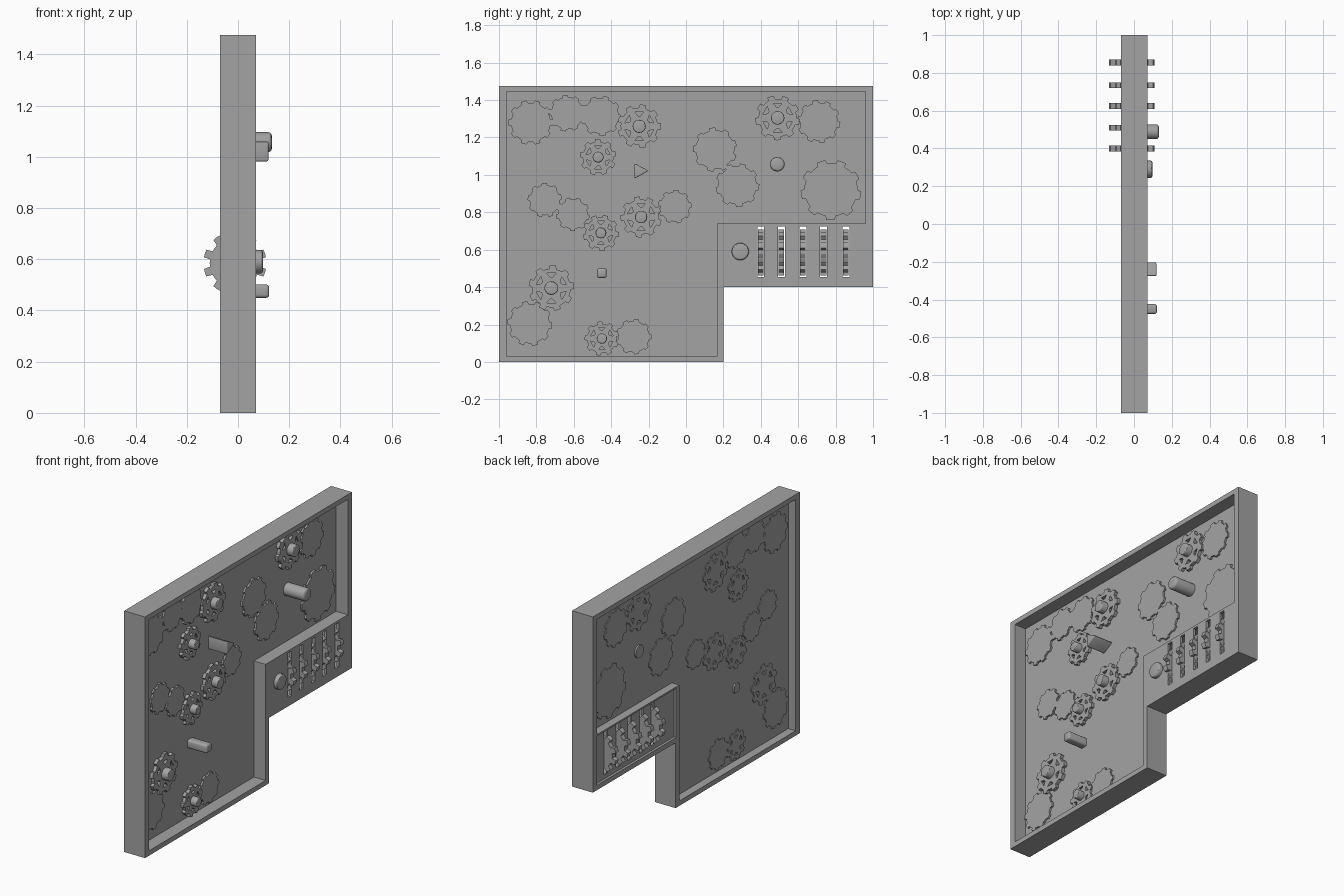
import bpy, bmesh
from math import sin, cos, tau
from mathutils import Matrix

if "Cube" in bpy.data.objects:
    bpy.data.objects.remove(bpy.data.objects["Cube"])

# Local XY -> world YZ (extrude along X), and local XY -> world ZX (extrude along Y)
FACE = Matrix(((0, 0, 1, 0), (1, 0, 0, 0), (0, 1, 0, 0), (0, 0, 0, 1)))
SIDE = Matrix(((0, 1, 0, 0), (0, 0, 1, 0), (1, 0, 0, 0), (0, 0, 0, 1)))

# Dark grey for every part
GREY = bpy.data.materials.new("dark_grey")
GREY.diffuse_color = (.37, .37, .37, 1)
GREY.use_nodes = True
GREY.node_tree.nodes["Principled BSDF"].inputs["Base Color"].default_value = GREY.diffuse_color


def add(name, me):
    me.name = name
    me.materials.clear()
    me.materials.append(GREY)
    ob = bpy.data.objects.new(name, me)
    bpy.context.collection.objects.link(ob)
    return ob


def plate(name, loops, lo, hi, basis=FACE, at=(0, 0)):
    """Flat plate from an outline plus hole loops, extruded from lo to hi."""
    cu = bpy.data.curves.new(name, 'CURVE')
    cu.dimensions, cu.fill_mode = '2D', 'BOTH'
    cu.extrude = (hi - lo) / 2
    for pts in loops:
        sp = cu.splines.new('POLY')
        sp.points.add(len(pts) - 1)
        for p, (a, b) in zip(sp.points, pts):
            p.co = (a, b, 0, 1)
        sp.use_cyclic_u = True
    tmp = bpy.data.objects.new(name + "_curve", cu)
    bpy.context.collection.objects.link(tmp)
    dg = bpy.context.evaluated_depsgraph_get()
    me = bpy.data.meshes.new_from_object(tmp.evaluated_get(dg))
    bpy.data.objects.remove(tmp)
    me.transform(basis @ Matrix.Translation((at[0], at[1], (lo + hi) / 2)))
    for poly in me.polygons:
        poly.use_smooth = False
    return add(name, me)


def rect(a0, b0, a1, b1):
    return [(a0, b0), (a1, b0), (a1, b1), (a0, b1)]


def ngon(n, r, y=0, z=0):
    return [(y + r * cos(tau * i / n), z + r * sin(tau * i / n)) for i in range(n)]


def gear_loop(r, teeth, turn=0, depth=0.15):
    root, pts = r * (1 - depth), []
    for i in range(teeth):
        for f, rad in ((-.5, root), (-.27, root), (-.2, r), (0, r), (.2, r), (.27, root)):
            a = turn + tau * (i + f) / teeth
            pts.append((rad * cos(a), rad * sin(a)))
    return pts


def windows(r, n=6):
    """Tapered openings between the spokes."""
    out = []
    for i in range(n):
        c = tau * (i + .5) / n
        out.append([(r * k * cos(c + d), r * k * sin(c + d))
                    for k, d in ((.48, -.1), (.68, -.3), (.68, .3), (.48, .1))])
    return out


def pin(name, pts, lo, hi, bevel):
    """Prism along X with softened edges at its outer end."""
    bm = bmesh.new()
    base = [bm.verts.new((lo, y, z)) for y, z in pts]
    tip = [bm.verts.new((hi, y, z)) for y, z in pts]
    n = len(pts)
    bm.faces.new(base[::-1])
    bm.faces.new(tip)
    for i in range(n):
        bm.faces.new((base[i], base[(i + 1) % n], tip[(i + 1) % n], tip[i]))
    edges = [e for e in bm.edges if all(v.co.x > hi - 1e-5 for v in e.verts)]
    if n < 8:  # also round the long corners
        edges += [e for e in bm.edges if abs(e.verts[0].co.x - e.verts[1].co.x) > 1e-4]
    bmesh.ops.bevel(bm, geom=edges, offset=bevel, segments=3, profile=.5, affect='EDGES')
    bmesh.ops.recalc_face_normals(bm, faces=bm.faces)
    me = bpy.data.meshes.new(name)
    bm.to_mesh(me)
    bm.free()
    ob = add(name, me)
    bpy.ops.object.select_all(action='DESELECT')
    bpy.context.view_layer.objects.active = ob
    ob.select_set(True)
    bpy.ops.object.shade_smooth_by_angle()


# Frame, with an open main bay and a wheel compartment at the lower right
outer = [(-1, 0), (.2, 0), (.2, .4), (1, .4), (1, 1.475), (-1, 1.475)]
bay = [(-.96, .03), (.165, .03), (.165, .74), (.96, .74), (.96, 1.445), (-.96, 1.445)]
box_in = rect(.195, .43, .965, .73)
wheel_ys = [.4, .51, .625, .735, .855]
slots = [rect(y - .018, .455, y + .018, .725) for y in wheel_ys]
plate("frame", [outer, bay, box_in], -.07, .055)
plate("frame_front", [outer, bay] + slots, .055, .071)
plate("compartment_back", [box_in] + slots, -.055, -.045)

# Thin board carrying the gears
plate("gear_board", [bay], -.02, -.008)

# Thumb wheels
for i, y in enumerate(wheel_ys):
    plate(f"thumb_wheel_{i}", [gear_loop(.123, 10, depth=.2)], y - .015, y + .015, SIDE, (.585, -.012))

# Plain gears: y, z, radius, teeth
plain = [(-.83, 1.28, .12, 10), (-.635, 1.33, .098, 9), (-.455, 1.315, .108, 9),
         (-.755, .865, .092, 9), (-.605, .79, .09, 9), (-.06, .83, .09, 9),
         (-.835, .205, .12, 10), (-.28, .135, .095, 9), (.155, 1.135, .118, 9),
         (.275, .945, .117, 9), (.71, 1.285, .115, 10), (.775, .92, .162, 9)]
for i, (y, z, r, n) in enumerate(plain):
    plate(f"plain_gear_{i}", [gear_loop(r, n, .3 * i, .12)], -.025, .003, FACE, (y, z))

# Spoked gears with knobs: y, z, radius
spoked = [(-.25, 1.26, .117), (-.47, 1.095, .097), (-.24, .775, .11), (-.455, .69, .097),
          (-.72, .395, .122), (-.45, .125, .092), (.49, 1.305, .12)]
for i, (y, z, r) in enumerate(spoked):
    plate(f"spoked_gear_{i}", [gear_loop(r, 9, .2 * i)] + windows(r), -.025, .012, FACE, (y, z))
    pin(f"gear_knob_{i}", ngon(24, r * .3, y, z), -.023, .052, .006)

# Round, triangular and square pegs, and the push button
pin("round_peg", ngon(32, .039, .488, 1.057), -.03, .132, .014)
pin("triangle_peg", [(-.275, .98), (-.2, 1.022), (-.275, 1.062)], -.018, .119, .006)
pin("square_peg", rect(-.476, .449, -.424, .501), -.03, .122, .012)
pin("push_button", ngon(32, .046, .29, .59), .05, .097, .01)
